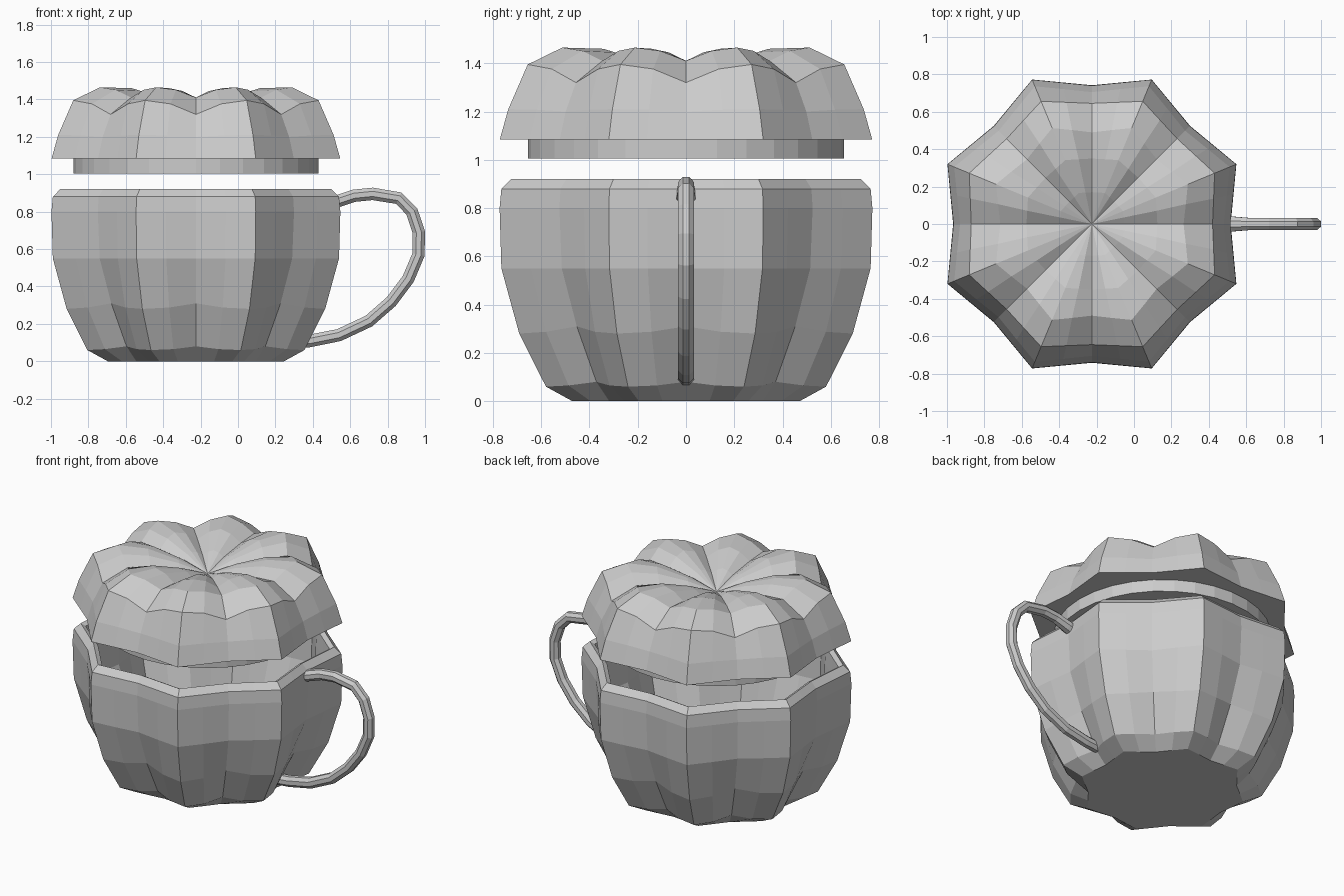
import bpy, bmesh, math
from mathutils import Vector

if "Cube" in bpy.data.objects:
    bpy.data.objects.remove(bpy.data.objects["Cube"])

CX = -0.225      # axis of the pumpkin
LOBES = 8

clay = bpy.data.materials.new("light_grey_clay")
clay.diffuse_color = (0.6, 0.6, 0.6, 1)
clay.use_nodes = True
clay.node_tree.nodes["Principled BSDF"].inputs["Base Color"].default_value = clay.diffuse_color


def finish(name, bm):
    bmesh.ops.recalc_face_normals(bm, faces=bm.faces)
    mesh = bpy.data.meshes.new(name)
    bm.to_mesh(mesh)
    bm.free()
    mesh.materials.append(clay)
    ob = bpy.data.objects.new(name, mesh)
    bpy.context.collection.objects.link(ob)
    return ob


def polar(angle, r, z):
    return Vector((CX + r * math.cos(angle), r * math.sin(angle), z))


def lobed_ring(bm, rib_z, rib_r, groove_z, groove_r):
    """One 32-point ring: groove, shoulder, rib, shoulder for each lobe."""
    step = 2 * math.pi / LOBES
    verts = []
    for i in range(LOBES):
        a = i * step
        b = a + step / 2
        rib = polar(b, rib_r, rib_z)
        full = max(groove_r, rib_r * 0.886)
        zs = rib_z + (groove_z - rib_z) * 0.25
        s1 = (rib + polar(a, full, rib_z)) / 2
        s2 = (rib + polar(a + step, full, rib_z)) / 2
        s1.z = s2.z = zs
        for p in (polar(a, groove_r, groove_z), s1, rib, s2):
            verts.append(bm.verts.new(p))
    return verts


def bridge(bm, lower, upper):
    n = len(lower)
    for i in range(n):
        j = (i + 1) % n
        bm.faces.new((lower[i], lower[j], upper[j], upper[i]))


def lobed_shell(name, profile, tip_z=None):
    bm = bmesh.new()
    rings = [lobed_ring(bm, *p) for p in profile]
    for lower, upper in zip(rings, rings[1:]):
        bridge(bm, lower, upper)
    bm.faces.new(rings[0])
    if tip_z is None:
        bm.faces.new(rings[-1])
    else:
        tip = bm.verts.new((CX, 0, tip_z))
        last = rings[-1]
        for i in range(len(last)):
            bm.faces.new((last[i], last[(i + 1) % len(last)], tip))
    return finish(name, bm)


# Mug body: up the outside, over the rim and down the inside to the floor
lobed_shell("mug_body", [
    (0.00, 0.51, 0.00, 0.45),
    (0.06, 0.628, 0.08, 0.525),
    (0.28, 0.748, 0.31, 0.64),
    (0.55, 0.828, 0.55, 0.728),
    (0.80, 0.836, 0.80, 0.742),
    (0.88, 0.828, 0.88, 0.735),
    (0.92, 0.785, 0.92, 0.70),
    (0.905, 0.755, 0.905, 0.672),
    (0.80, 0.75, 0.80, 0.665),
    (0.55, 0.745, 0.55, 0.655),
    (0.28, 0.67, 0.31, 0.575),
    (0.09, 0.55, 0.09, 0.46),
])

# Lid: flat underside, ribbed dome, sunken centre
lobed_shell("lid", [
    (1.085, 0.835, 1.085, 0.74),
    (1.21, 0.797, 1.20, 0.705),
    (1.395, 0.71, 1.32, 0.645),
    (1.465, 0.555, 1.41, 0.49),
    (1.46, 0.37, 1.40, 0.35),
    (1.405, 0.18, 1.375, 0.17),
], tip_z=1.33)

# Plug under the lid
bm = bmesh.new()
bmesh.ops.create_cone(bm, cap_ends=True, segments=32, radius1=0.655,
                      radius2=0.655, depth=0.085)
bmesh.ops.translate(bm, verts=bm.verts, vec=(CX, 0, 1.0475))
finish("lid_plug", bm)

# Handle: eight-sided tube swept along a loop, wider where it joins the mug
path = [(0.47, 0.835), (0.53, 0.855), (0.62, 0.885), (0.72, 0.895),
        (0.86, 0.872), (0.93, 0.80), (0.967, 0.69), (0.965, 0.57),
        (0.91, 0.44), (0.82, 0.32), (0.70, 0.215), (0.54, 0.14),
        (0.38, 0.108), (0.29, 0.10)]
bm = bmesh.new()
rings = []
for i, (x, z) in enumerate(path):
    p0, p1 = path[max(i - 1, 0)], path[min(i + 1, len(path) - 1)]
    t = Vector((p1[0] - p0[0], 0, p1[1] - p0[1])).normalized()
    side = Vector((-t.z, 0, t.x))
    wide = 0.043 if i < 2 else 0.035
    ring = []
    for k in range(8):
        a = math.radians(22.5 + 45 * k)
        off = side * (0.036 * math.cos(a)) + Vector((0, wide * math.sin(a), 0))
        ring.append(bm.verts.new(Vector((x, 0, z)) + off))
    rings.append(ring)
for lower, upper in zip(rings, rings[1:]):
    bridge(bm, lower, upper)
bm.faces.new(rings[0])
bm.faces.new(rings[-1])
finish("handle", bm)
